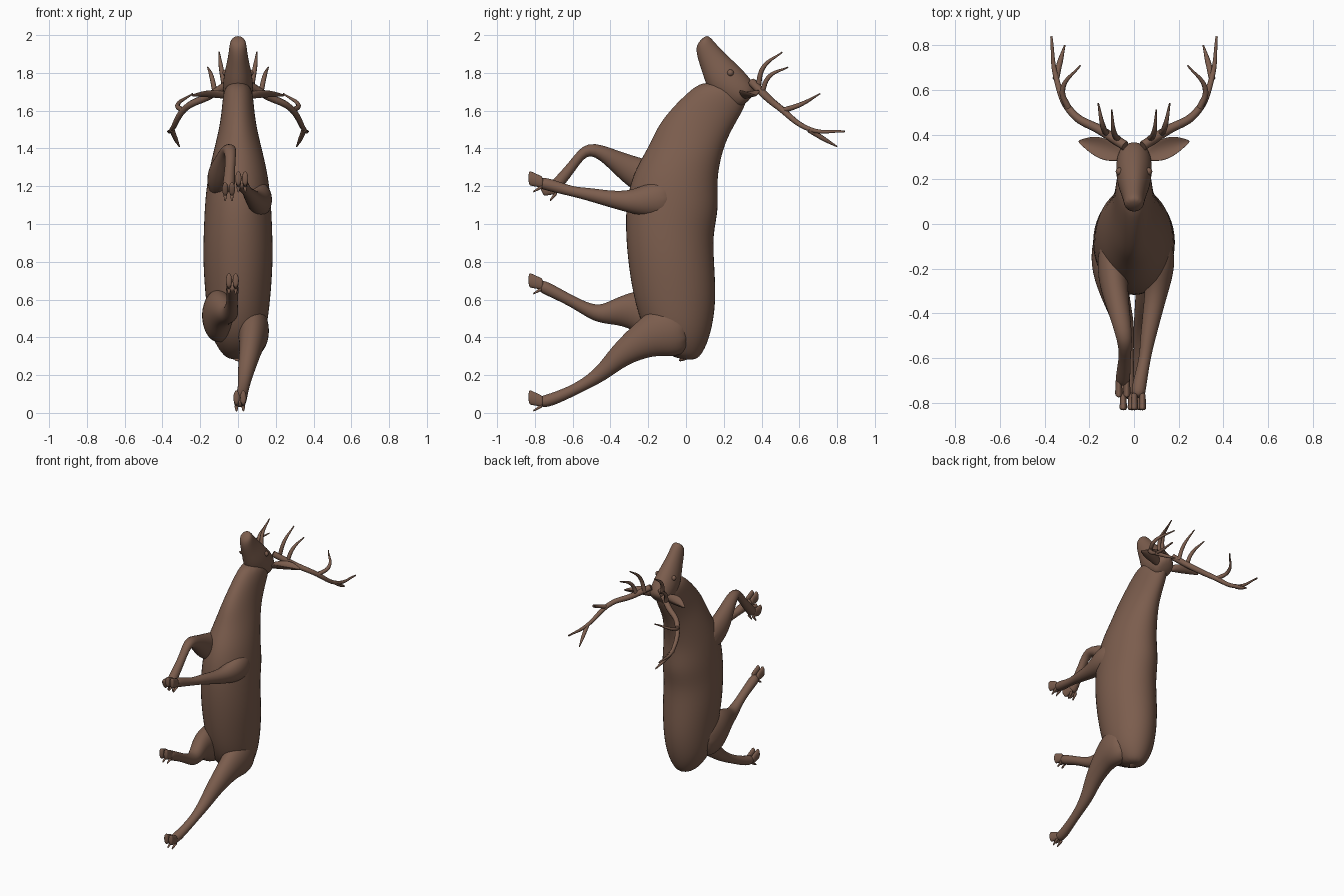
import bpy, bmesh, math
from mathutils import Vector

cube = bpy.data.objects.get("Cube")
if cube:
    bpy.data.objects.remove(cube, do_unlink=True)

hide = bpy.data.materials.new("brown_hide")
hide.use_nodes = True
brown = (.2, .11, .075, 1)
hide.diffuse_color = brown
hide.node_tree.nodes["Principled BSDF"].inputs["Base Color"].default_value = brown

SIDEWAYS = Vector((1, 0, 0))
SIDES = {"left": 1, "right": -1}


def loft(name, rings, sides=12, cup=0):
    """Skin a closed tube over elliptical rings of (centre, half axis, half axis)."""
    bm = bmesh.new()
    loops = []
    for centre, a, b in rings:
        loop = []
        for i in range(sides):
            angle = math.tau * i / sides
            point = centre + (a * math.cos(angle) + b * math.sin(angle)) * 1.05
            point.z += cup * a.length * math.cos(angle) ** 2
            loop.append(bm.verts.new(point))
        loops.append(loop)
    for lower, upper in zip(loops, loops[1:]):
        for i in range(sides):
            j = (i + 1) % sides
            bm.faces.new((lower[i], lower[j], upper[j], upper[i]))
    bm.faces.new(loops[0])
    bm.faces.new(loops[-1])
    bmesh.ops.recalc_face_normals(bm, faces=bm.faces)
    for face in bm.faces:
        face.smooth = True
    mesh = bpy.data.meshes.new(name)
    bm.to_mesh(mesh)
    bm.free()
    mesh.materials.append(hide)
    obj = bpy.data.objects.new(name, mesh)
    bpy.context.collection.objects.link(obj)
    subdivision = obj.modifiers.new("smooth", "SUBSURF")
    subdivision.levels = subdivision.render_levels = 2


def trunk(name, across, sections):
    """Loft on the centre plane from sections of (y, z, half depth, half width)."""
    across = Vector(across).normalized()
    loft(name, [(Vector((0, y, z)), across * depth, SIDEWAYS * width)
                for y, z, depth, width in sections])


def hoof(name, base, tilt):
    """Cloven hoof with two dewclaws; the sole faces -y when tilt is zero."""
    down = Vector((0, -math.cos(tilt), -math.sin(tilt)))
    forward = SIDEWAYS.cross(down) * -1
    steps = [i / 4 for i in range(5)]
    for side, sign in SIDES.items():
        toe, claw = [], []
        middle = base + SIDEWAYS * sign * .018
        for t in steps:
            centre = middle + down * (.08 * t - .025) + forward * .025 * t
            toe.append((centre, forward * (.03 + .012 * t), SIDEWAYS * (.014 + .004 * t)))
            centre = middle + down * (.05 * t - .02) - forward * (.02 + .03 * t)
            radius = .013 - .008 * t
            claw.append((centre, forward * radius, SIDEWAYS * radius))
        loft(f"{name}_{side}_toe", toe, 8)
        loft(f"{name}_{side}_dewclaw", claw, 6)


def leg(name, radii, joints, tilt=0):
    """Limb with rings square to its path, flatter where it is thick, ending in a hoof."""
    joints = [Vector(j) for j in joints]
    last = len(joints) - 1
    rings = []
    for i, (joint, radius) in enumerate(zip(joints, radii)):
        before = (joint - joints[max(i - 1, 0)]).normalized()
        after = (joints[min(i + 1, last)] - joint).normalized()
        across = SIDEWAYS.cross(before + after).normalized()
        width = min(radius, .03 + radius * .4)
        rings.append((joint, across * radius, SIDEWAYS * width))
    loft(name, rings)
    hoof(name.replace("leg", "hoof"), joints[-1], tilt)


def horn(name, sign, thickness, points):
    """Curved horn tapering to a point, mirrored by sign."""
    curve = bpy.data.curves.new(name, "CURVE")
    curve.dimensions = "3D"
    curve.bevel_depth = thickness
    curve.bevel_resolution = 2
    curve.resolution_u = 8
    curve.use_fill_caps = True
    knots = curve.splines.new("BEZIER").bezier_points
    knots.add(len(points) - 1)
    for i, (knot, (x, y, z)) in enumerate(zip(knots, points)):
        knot.co = (sign * x, y, z)
        knot.handle_left_type = knot.handle_right_type = "AUTO"
        knot.radius = 1 - .75 * (i / (len(points) - 1)) ** 2
    curve.materials.append(hide)
    bpy.context.collection.objects.link(bpy.data.objects.new(name, curve))


# Body from rump to throat, head from nape to nose, and tail
trunk("body", (0, 1, -.1), [
    (0, .28, .05, .05), (-.03, .33, .12, .1), (-.05, .43, .18, .15),
    (-.06, .6, .22, .17), (-.08, .8, .23, .185), (-.09, .97, .23, .18),
    (-.07, 1.1, .245, .175), (-.06, 1.25, .22, .16), (0, 1.4, .19, .125),
    (.04, 1.5, .19, .1), (.11, 1.6, .18, .085), (.17, 1.68, .16, .08),
    (.2, 1.75, .11, .06)])
trunk("head", (0, 1, 1), [
    (.33, 1.65, .06, .05), (.3, 1.68, .09, .08), (.2, 1.76, .11, .08),
    (.14, 1.86, .075, .055), (.1, 1.93, .06, .046), (.08, 1.98, .04, .04)])
trunk("tail", (0, 1, 2), [
    (.06, .34, .03, .03), (.03, .31, .03, .035), (-.04, .28, .015, .02)])

# Legs, from the shoulder or hip down to the pastern
front = (.1, .095, .05, .034, .024, .034, .028)
hind = (.12, .15, .1, .06, .042, .026, .035, .028)
leg("left_front_leg", front, [
    (.1, -.05, 1.13), (.12, -.19, 1.13), (.1, -.31, 1.11), (.06, -.52, 1.16),
    (.05, -.6, 1.17), (.02, -.73, 1.21), (.02, -.78, 1.22)])
leg("right_front_leg", front, [
    (-.09, -.06, 1.2), (-.1, -.24, 1.25), (-.07, -.38, 1.34), (-.04, -.52, 1.42),
    (-.04, -.59, 1.32), (-.05, -.69, 1.2), (-.05, -.71, 1.18)], .35)
leg("left_hind_leg", hind, [
    (.07, .02, .45), (.08, -.1, .44), (.08, -.21, .4), (.06, -.36, .3),
    (.04, -.44, .21), (.03, -.57, .13), (.01, -.73, .06), (.01, -.78, .06)])
leg("right_hind_leg", hind, [
    (-.09, 0, .5), (-.11, -.15, .51), (-.1, -.28, .55), (-.06, -.4, .53),
    (-.04, -.48, .52), (-.03, -.6, .59), (-.03, -.74, .66), (-.03, -.78, .68)])

# Paired antlers, ears and eyes
for side, sign in SIDES.items():
    horn(f"{side}_antler_beam", sign, .022, [
        (.04, .35, 1.75), (.15, .42, 1.68), (.27, .49, 1.62),
        (.35, .66, 1.5), (.37, .84, 1.49)])
    horn(f"{side}_fork_tine", sign, .015, [
        (.35, .65, 1.5), (.33, .73, 1.45), (.31, .8, 1.41)])
    horn(f"{side}_middle_tine", sign, .015, [
        (.29, .51, 1.6), (.32, .6, 1.63), (.24, .71, 1.69)])
    horn(f"{side}_brow_tine", sign, .015, [
        (.07, .38, 1.72), (.09, .41, 1.83), (.1, .51, 1.91)])
    horn(f"{side}_second_tine", sign, .015, [
        (.12, .4, 1.69), (.14, .44, 1.78), (.16, .54, 1.83)])

    # Cupped leaf-shaped ear
    ear = []
    root, tip = Vector((sign * .05, .31, 1.68)), Vector((sign * .25, .37, 1.68))
    for i in range(7):
        t = i / 6
        half_width = .02 * (1 - t) + .035 * math.sin(math.pi * t) + .004
        ear.append((root.lerp(tip, t), Vector((0, half_width, 0)),
                    Vector((0, 0, .02 - .016 * t))))
    loft(f"{side}_ear", ear, cup=.6)

    bpy.ops.mesh.primitive_uv_sphere_add(segments=16, ring_count=10, radius=.018,
                                         location=(sign * .064, .235, 1.8))
    eye = bpy.context.object
    eye.name = f"{side}_eye"
    eye.data.materials.append(hide)
    bpy.ops.object.shade_smooth()
